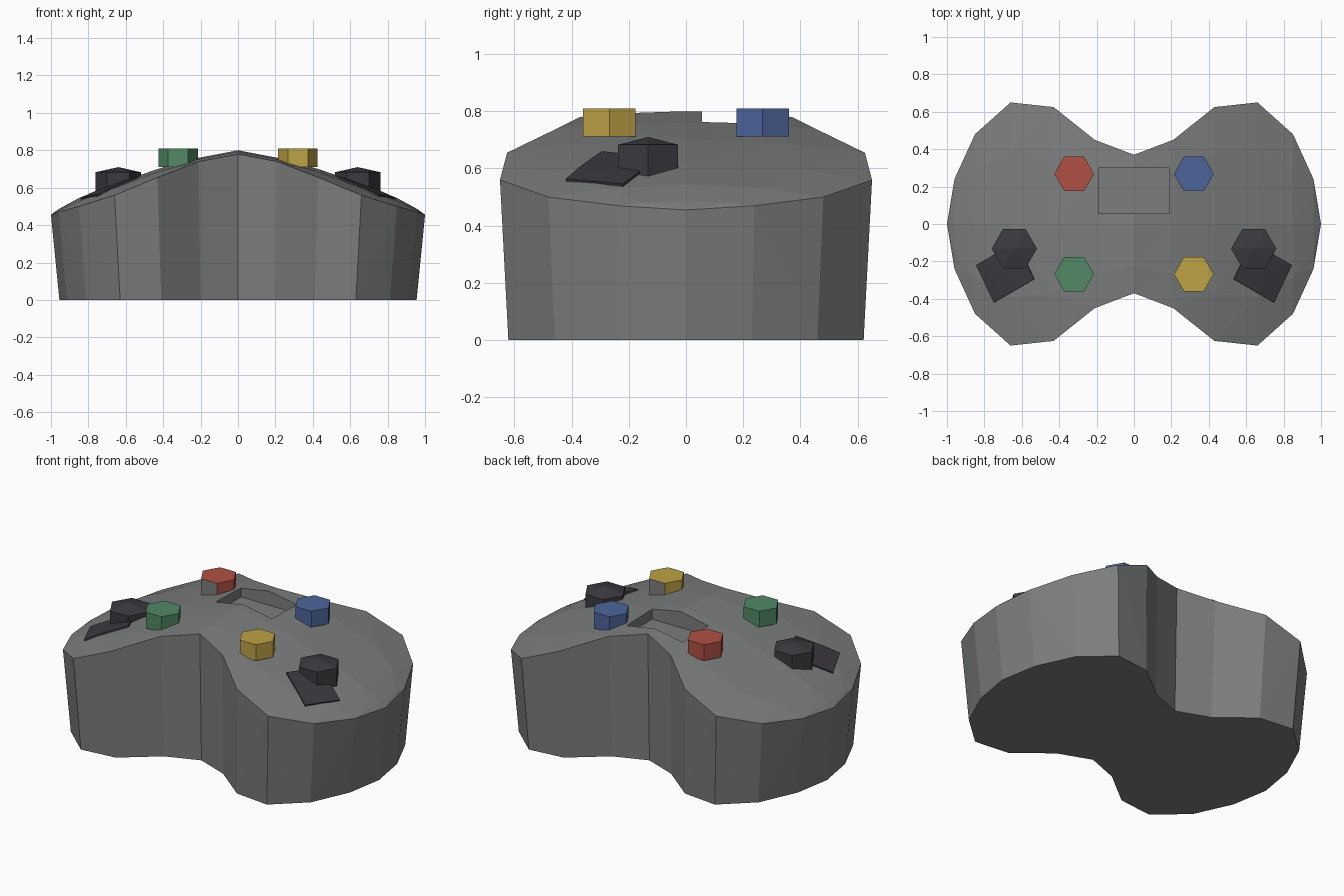
import bpy, bmesh
from math import cos, sin, pi
from mathutils import Vector

old = bpy.data.objects.get("Cube")
if old:
    bpy.data.objects.remove(old, do_unlink=True)


def material(name, rgb):
    m = bpy.data.materials.new(name)
    m.use_nodes = True
    color = (*rgb, 1)
    m.diffuse_color = color
    m.node_tree.nodes["Principled BSDF"].inputs["Base Color"].default_value = color
    return m


grey = material("grey", (0.20, 0.21, 0.205))
black = material("black", (0.045, 0.042, 0.05))
red = material("red", (0.44, 0.08, 0.06))
blue = material("blue", (0.075, 0.13, 0.33))
green = material("green", (0.085, 0.25, 0.13))
yellow = material("yellow", (0.51, 0.36, 0.06))


def make_object(name, bm, *mats):
    bmesh.ops.recalc_face_normals(bm, faces=bm.faces)
    mesh = bpy.data.meshes.new(name)
    bm.to_mesh(mesh)
    bm.free()
    for m in mats:
        mesh.materials.append(m)
    obj = bpy.data.objects.new(name, mesh)
    bpy.context.collection.objects.link(obj)
    return obj


# Half profile of the body: x, half depth, rim height, dome rise
PROFILE = [(0, 0.37, 0.78, 0.02), (0.21, 0.45, 0.74, 0.02),
           (0.43, 0.625, 0.655, 0.045), (0.66, 0.65, 0.56, 0.06),
           (0.85, 0.48, 0.50, 0.045), (0.96, 0.24, 0.47, 0.015),
           (1, 0, 0.455, 0)]
TAPER = 0.955


def section(x):
    for a, b in zip(PROFILE, PROFILE[1:]):
        if abs(x) <= b[0]:
            f = (abs(x) - a[0]) / (b[0] - a[0])
            return [p + (q - p) * f for p, q in zip(a[1:], b[1:])]


def top_height(x, y):
    depth, rim, rise = section(x)
    return rim + rise * (1 - min(1, abs(y) / max(depth, 0.001)) ** 2)


# Body: domed top, tapered walls, flat base
bm = bmesh.new()
cache = {}


def vert(x, y, z):
    key = (round(x, 4), round(y, 4), round(z, 4))
    if key not in cache:
        cache[key] = bm.verts.new(key)
    return cache[key]


def face(points):
    unique = list(dict.fromkeys(points))
    if len(unique) > 2:
        bm.faces.new(unique)


xs = [-p[0] for p in PROFILE[:0:-1]] + [p[0] for p in PROFILE]
STEPS = (-1, -0.6, 0, 0.6, 1)
tops = []
for x in xs:
    depth = section(x)[0]
    tops.append([vert(x, t * depth, top_height(x, t * depth)) for t in STEPS])
for a, b in zip(tops, tops[1:]):
    for i in range(len(STEPS) - 1):
        face([a[i], b[i], b[i + 1], a[i + 1]])

outline = [c[0] for c in tops] + [c[-1] for c in tops[-2:0:-1]]
base = [vert(v.co.x * TAPER, v.co.y * TAPER, 0) for v in outline]
for i in range(len(outline)):
    face([outline[i - 1], outline[i], base[i], base[i - 1]])
face(base)
bmesh.ops.triangulate(bm, faces=[f for f in bm.faces if len(f.verts) == 4])
body = make_object("body", bm, grey)

# Rectangular recess in the top
bm = bmesh.new()
bmesh.ops.create_cube(bm, size=1)
for v in bm.verts:
    v.co = Vector((v.co.x * 0.38, v.co.y * 0.245 + 0.178, v.co.z * 0.3 + 0.85))
cutter = make_object("recess_cutter", bm, grey)
cutter.hide_render = True
cut = body.modifiers.new("recess", 'BOOLEAN')
cut.operation = 'DIFFERENCE'
cut.solver = 'EXACT'
cut.object = cutter
bpy.context.view_layer.objects.active = body
bpy.ops.object.modifier_apply(modifier=cut.name)
bpy.data.objects.remove(cutter, do_unlink=True)


# Six-sided caps, with an optional raised centre
def hexagon(name, x, y, radius, low, high, peak, mats, grey_side=0):
    bm = bmesh.new()
    rings = [[bm.verts.new((x + radius * cos(i * pi / 3),
                            y + radius * sin(i * pi / 3), z))
              for i in range(6)] for z in (low, high)]
    bm.faces.new(rings[0])
    for i in range(6):
        bm.faces.new((rings[0][i - 1], rings[0][i], rings[1][i], rings[1][i - 1]))
    if peak > high:
        tip = bm.verts.new((x, y, peak))
        for i in range(6):
            bm.faces.new((rings[1][i - 1], rings[1][i], tip))
    else:
        bm.faces.new(rings[1])
    bmesh.ops.recalc_face_normals(bm, faces=bm.faces)
    for f in bm.faces:
        if f.normal.y * grey_side > 0.9:
            f.material_index = 1
    return make_object(name, bm, *mats)


# Coloured buttons; two have one bare side
for label, mat, sx, sy, bare in (("red", red, -1, 1, -1), ("blue", blue, 1, 1, 0),
                                 ("green", green, -1, -1, 0),
                                 ("yellow", yellow, 1, -1, 1)):
    hexagon(label + "_button", sx * 0.32, sy * 0.268, 0.106, 0.712, 0.81, 0.81,
            (mat, grey), bare)

# Thumb sticks and the dark plates beside them
A, B, C = Vector((0.845, -0.22)), Vector((0.75, -0.42)), Vector((0.535, -0.295))
N = 5
for side, s in (("left", 1), ("right", -1)):
    hexagon(side + "_stick", s * 0.64, -0.132, 0.121, 0.555, 0.683, 0.71, (black,))
    bm = bmesh.new()
    grid = []
    for i in range(N + 1):
        row = []
        for j in range(N + 1):
            p = B + (A - B) * (i / N) + (C - B) * (j / N)
            row.append(bm.verts.new((s * p.x, p.y, top_height(p.x, p.y) + 0.008)))
        grid.append(row)
    for r, q in zip(grid, grid[1:]):
        for j in range(N):
            bm.faces.new((r[j], r[j + 1], q[j + 1], q[j]))
    bmesh.ops.recalc_face_normals(bm, faces=bm.faces)
    if sum(f.normal.z for f in bm.faces) < 0:
        bmesh.ops.reverse_faces(bm, faces=bm.faces)
    plate = make_object(side + "_stick_plate", bm, black)
    if plate.data.polygons[0].normal.z < 0:
        plate.data.flip_normals()
    solid = plate.modifiers.new("thickness", 'SOLIDIFY')
    solid.thickness = 0.009
    solid.offset = -1
